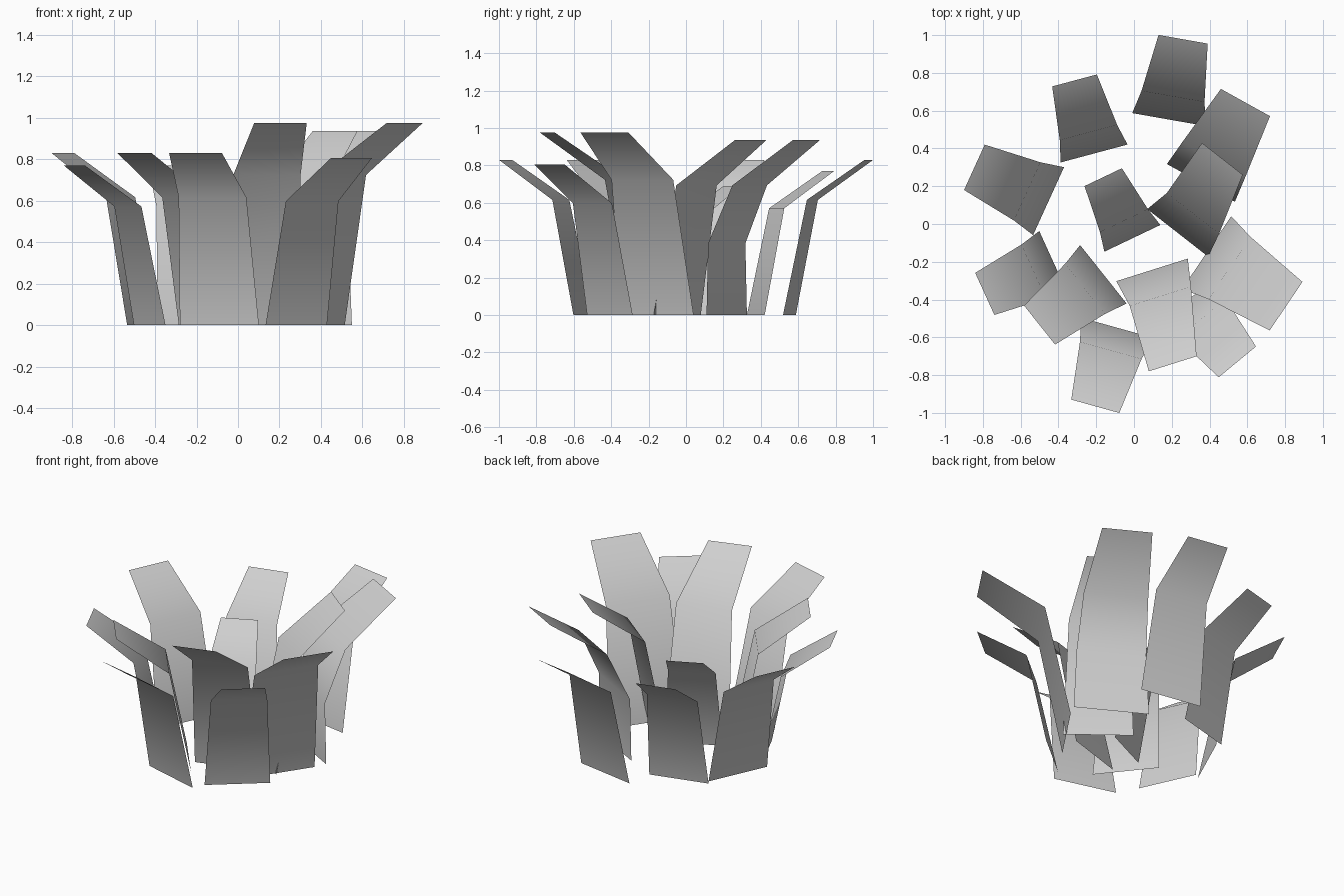
import bpy
import bmesh
from math import radians
from mathutils import Matrix, Vector

cube = bpy.data.objects.get("Cube")
if cube:
    bpy.data.objects.remove(cube)

# One matte grey for every blade
grey = bpy.data.materials.new("light grey")
grey.use_nodes = True
colour = (0.62, 0.62, 0.62, 1)
grey.diffuse_color = colour
shader = next(n for n in grey.node_tree.nodes if n.type == "BSDF_PRINCIPLED")
shader.inputs["Base Color"].default_value = colour

# Side profile of a blade of unit height: outward reach, height, half width
BASE = (0, 0, 0.238)
KNEE = (0.15, 0.742, 0.204)
TIP = (0.52, 1, 0.159)
MIDDLE = (0, 0.41, 0.22)


def make_blade(name, x, y, angle, height, width=1, reach=1, skew=0, curved=False):
    """Bent strip whose tip centre is at x, y and which leans towards angle."""
    turn = Matrix.Rotation(radians(angle), 3, "Z")
    tip_local = Vector((TIP[0] * reach * height, skew, 0))
    root = Vector((x, y, 0)) - turn @ tip_local
    rows = [BASE, MIDDLE, KNEE, TIP] if curved else [BASE, KNEE, TIP]

    bm = bmesh.new()
    previous = None
    for out, up, half in rows:
        slide = skew if up == 1 else 0
        pair = []
        for side in (-1, 1):
            local = Vector((out * reach * height,
                            side * half * width * height + slide,
                            up * height))
            pair.append(bm.verts.new(root + turn @ local))
        if previous:
            bm.faces.new((previous[0], pair[0], pair[1], previous[1])).smooth = True
        previous = pair

    mesh = bpy.data.meshes.new(name)
    bm.to_mesh(mesh)
    bm.free()
    mesh.materials.append(grey)
    blade = bpy.data.objects.new(name, mesh)
    bpy.context.collection.objects.link(blade)
    return blade


# Outer ring of blades, starting at the back and going round by the right
make_blade("back_blade", 0.26, 0.978, 80, 0.83)
make_blade("back_right_blade", -0.315, 0.76, 105, 0.77)
make_blade("right_blade", -0.845, 0.3, 155.5, 0.83)
make_blade("front_right_outer_blade", -0.79, -0.37, 204.5, 0.77)
make_blade("front_right_inner_blade", -0.5, -0.535, 218.5, 0.83)
make_blade("front_blade", -0.205, -0.965, 254.5, 0.83)
make_blade("front_left_outer_blade", 0.547, -0.73, 309.5, 0.805)
make_blade("left_blade", 0.805, -0.435, 326, 0.975)
make_blade("back_left_blade", 0.59, 0.643, 61, 0.935, curved=True)

# Inner blades
make_blade("front_left_inner_blade", 0.205, -0.74, 287.5, 0.975, width=0.855, skew=-0.045)
make_blade("inner_left_blade", 0.468, 0.345, 52, 0.935, width=0.92, reach=0.935, skew=0.055)
make_blade("centre_blade", -0.163, 0.248, 115.5, 0.69)
